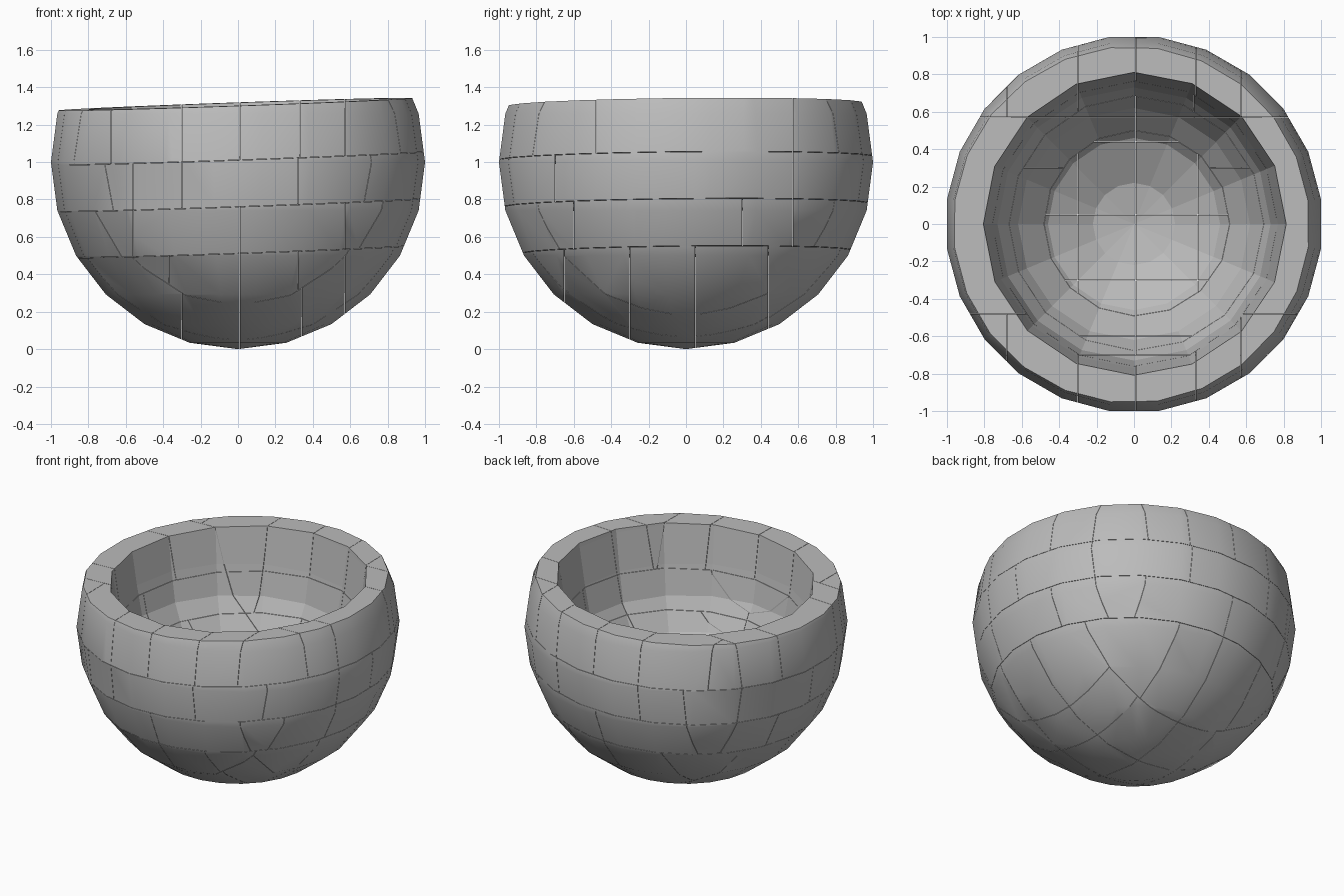
import bpy, bmesh, math
from mathutils import Vector

cube = bpy.data.objects.get("Cube")
if cube:
    bpy.data.objects.remove(cube, do_unlink=True)

GAP = 0.001    # half width of the joints
FAR = 3.0
SIDES = 24
TILT = Vector((-0.035, -0.01, 1)).normalized()    # lean of the courses

stone = bpy.data.materials.new("grey_stone")
stone.use_nodes = True
grey = (0.5, 0.5, 0.5, 1)
stone.diffuse_color = grey
stone.node_tree.nodes["Principled BSDF"].inputs["Base Color"].default_value = grey


def lathe(bm, profile, sides, start, smooth):
    """Revolve an (r, z) profile around the z axis from a start angle."""
    old = set(bm.faces)
    verts = [bm.verts.new((r * math.cos(start), r * math.sin(start), z))
             for r, z in profile]
    edges = [bm.edges.new(pair) for pair in zip(verts, verts[1:])]
    bmesh.ops.spin(bm, geom=verts + edges, cent=(0, 0, 0), axis=(0, 0, 1),
                   angle=2 * math.pi, steps=sides, use_duplicate=False)
    bmesh.ops.remove_doubles(bm, verts=bm.verts[:], dist=1e-4)
    for face in bm.faces:
        if face not in old:
            face.smooth = smooth


def slice_off(bm, point, normal):
    """Cut away everything on the normal's side and cap the cut."""
    bmesh.ops.bisect_plane(bm, geom=bm.verts[:] + bm.edges[:] + bm.faces[:],
                           dist=1e-5, plane_co=point, plane_no=normal,
                           clear_outer=True)
    rim = [e for e in bm.edges if e.is_boundary]
    if rim:
        bmesh.ops.triangle_fill(bm, edges=rim, use_beauty=True, normal=normal)
    rim = [e for e in bm.edges if e.is_boundary]
    if rim:
        bmesh.ops.holes_fill(bm, edges=rim, sides=0)


def brick(name, shell, x_span, y_span, z_span):
    """Cut one block out of the shell."""
    bm = shell.copy()
    for (low, high), direction in ((y_span, Vector((0, 1, 0))),
                                   (x_span, Vector((1, 0, 0))),
                                   (z_span, TILT)):
        if low > -FAR:
            slice_off(bm, direction * (low + GAP), -direction)
        if high < FAR:
            slice_off(bm, direction * (high - GAP), direction)
    if bm.faces:
        bmesh.ops.recalc_face_normals(bm, faces=bm.faces[:])
        mesh = bpy.data.meshes.new(name)
        bm.to_mesh(mesh)
        mesh.materials.append(stone)
        obj = bpy.data.objects.new(name, mesh)
        bpy.context.collection.objects.link(obj)
    bm.free()


def spans_of(cuts):
    ends = [-FAR] + list(cuts) + [FAR]
    return list(zip(ends, ends[1:]))


# Outside of the bowl: a sphere whose flats touch the unit circle
half_step = math.pi / SIDES
radius = 1 / math.cos(half_step)
angles = [math.radians(a) for a in range(0, 121, 15)]
outside = [(radius * math.sin(a), 1 - math.cos(a)) for a in angles] + [(0, 1.5)]

# Hollow: steep upper walls above a coarse faceted floor
hollow = [(0, 0.31), (0.22, 0.35), (0.46, 0.48), (0.62, 0.66), (0.73, 0.86),
          (0.77, 1.06), (0.81, 1.31), (0.825, 1.42), (0, 1.42)]

# Shell with a tilted rim
shell = bmesh.new()
lathe(shell, outside, SIDES, half_step, True)
lathe(shell, hollow, 16, 0, False)
bmesh.ops.recalc_face_normals(shell, faces=shell.faces[:])
slice_off(shell, Vector((0, 0, 1.31)), TILT)

# Courses: z span, y cuts, x cuts of the end rows, x cuts of the middle rows
courses = {
    "base": ((-FAR, 0.52), (-0.65, -0.3, 0.05, 0.44),
             (-0.37, 0.01, 0.32), (-0.3, 0.01, 0.34, 0.57)),
    "middle": ((0.52, 0.77), (-0.6, -0.27, 0.3, 0.57), (-0.56, 0.01, 0.57), (0.01,)),
    "upper": ((0.77, 1.02), (-0.7, -0.27, 0.04, 0.57), (-0.56, -0.3, 0.32), (0.01,)),
    "rim": ((1.02, FAR), (-0.48, -0.27, 0.31, 0.57),
            (-0.68, -0.3, 0.01, 0.33, 0.57), (0.01,)),
}
for course, (z_span, y_cuts, end_cuts, middle_cuts) in courses.items():
    rows = spans_of(y_cuts)
    for row in rows:
        at_end = row in (rows[0], rows[-1])
        for x_span in spans_of(end_cuts if at_end else middle_cuts):
            brick(course + "_brick", shell, x_span, row, z_span)
shell.free()
